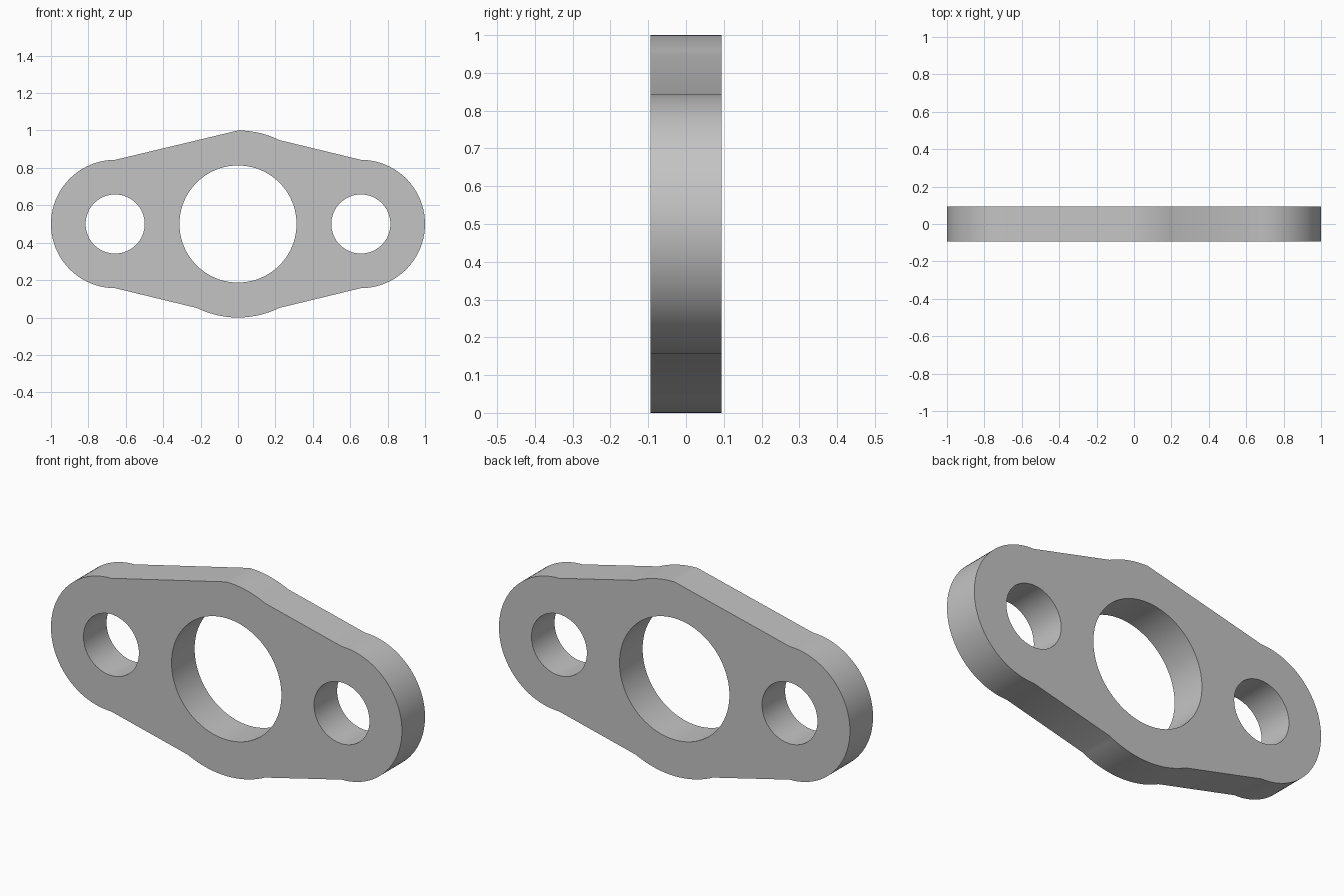
import bpy, bmesh
from math import cos, sin, asin, pi, degrees, radians

cube = bpy.data.objects.get("Cube")
if cube:
    bpy.data.objects.remove(cube, do_unlink=True)

HALF_DEPTH = 0.094
MID_Z = 0.5
BOLT_X = 0.657
END_R = 1 - BOLT_X
HUB_R = 0.5
HUB_ANGLE = degrees(asin(0.22 / HUB_R))


def arc(cx, radius, start, end, steps):
    """Points on an arc in the XZ plane, angles in degrees."""
    angles = [radians(start + (end - start) * i / steps) for i in range(steps + 1)]
    return [(cx + radius * cos(a), MID_Z + radius * sin(a)) for a in angles]


def circle(cx, radius, steps):
    return arc(cx, radius, 0, 360, steps)[:-1]


# Outline: rounded ends, with a hub arc on three of the four shoulders
outline = arc(BOLT_X, END_R, -90, 90, 48)
outline += arc(0, HUB_R, 90 - HUB_ANGLE, 90, 10)
outline += arc(-BOLT_X, END_R, 90, 270, 48)
outline += arc(0, HUB_R, 270 - HUB_ANGLE, 270 + HUB_ANGLE, 20)

# Centre bore and two bolt holes
loops = [outline, circle(0, 0.313, 96),
         circle(-BOLT_X, 0.158, 64), circle(BOLT_X, 0.158, 64)]

bm = bmesh.new()
edges = []
for points in loops:
    verts = [bm.verts.new((x, -HALF_DEPTH, z)) for x, z in points]
    edges += [bm.edges.new((v, verts[i - 1])) for i, v in enumerate(verts)]
bmesh.ops.triangle_fill(bm, use_beauty=True, use_dissolve=False, edges=edges,
                        normal=(0, -1, 0))

# Thicken the flat plate
result = bmesh.ops.extrude_face_region(bm, geom=bm.faces[:], use_keep_orig=True)
moved = [g for g in result["geom"] if isinstance(g, bmesh.types.BMVert)]
bmesh.ops.translate(bm, verts=moved, vec=(0, 2 * HALF_DEPTH, 0))
bmesh.ops.recalc_face_normals(bm, faces=bm.faces[:])

mesh = bpy.data.meshes.new("flange_plate")
bm.to_mesh(mesh)
bm.free()
plate = bpy.data.objects.new("flange_plate", mesh)
bpy.context.collection.objects.link(plate)

# Plain grey metal
grey = bpy.data.materials.new("light_grey")
grey.use_nodes = True
colour = (0.55, 0.55, 0.55, 1)
grey.diffuse_color = colour
grey.node_tree.nodes["Principled BSDF"].inputs["Base Color"].default_value = colour
mesh.materials.append(grey)

bpy.ops.object.select_all(action="DESELECT")
plate.select_set(True)
bpy.context.view_layer.objects.active = plate
bpy.ops.object.shade_smooth_by_angle(angle=radians(30))
